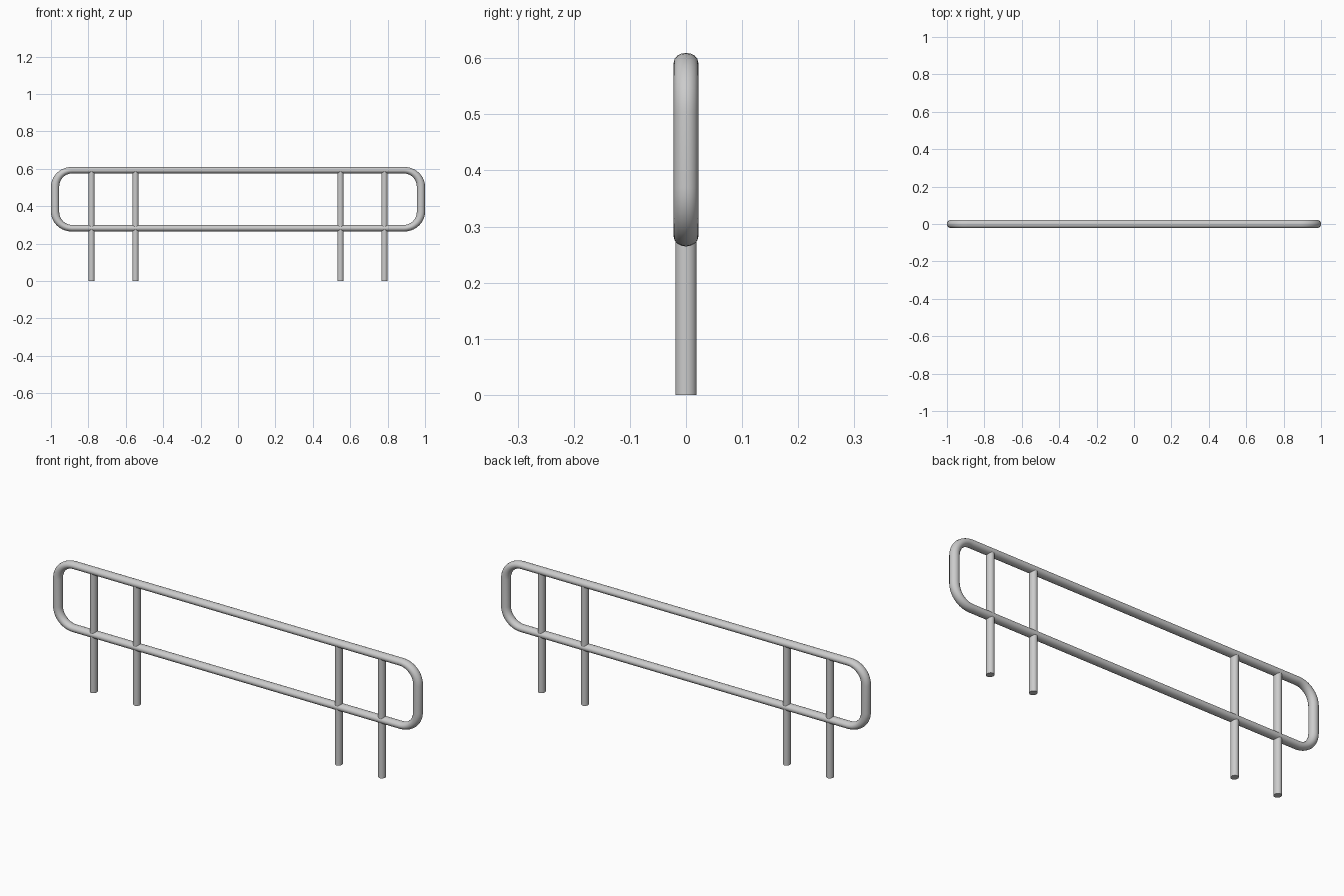
import bpy
from math import cos, sin, pi

if "Cube" in bpy.data.objects:
    bpy.data.objects.remove(bpy.data.objects["Cube"])

TUBE = 0.022      # rail tube radius
SQUASH = 0.8      # rail is slightly flattened in height
MID_Z = 0.437     # height of the rail loop's centre

# Rounded-rectangle rail loop, swept with a round tube
half_x, half_z = 0.978, 0.155
rad_x, rad_z = 0.09, 0.088
corners = [(1, 1, 0), (-1, 1, 1), (-1, -1, 2), (1, -1, 3)]
STEPS = 10
path = []
for sx, sz, quarter in corners:
    for i in range(STEPS + 1):
        a = (quarter + i / STEPS) * pi / 2
        path.append((sx * (half_x - rad_x) + rad_x * cos(a), 0,
                     (sz * (half_z - rad_z) + rad_z * sin(a)) / SQUASH, 1))

curve = bpy.data.curves.new("rail_loop", 'CURVE')
curve.dimensions = '3D'
curve.fill_mode = 'FULL'
curve.bevel_depth = TUBE
curve.bevel_resolution = 6
spline = curve.splines.new('POLY')
spline.points.add(len(path) - 1)
for p, co in zip(spline.points, path):
    p.co = co
spline.use_cyclic_u = True
spline.use_smooth = True
rail = bpy.data.objects.new("rail_loop", curve)
bpy.context.collection.objects.link(rail)
rail.location.z = MID_Z
rail.scale.z = SQUASH

# Four round posts from the ground into the top rail
TOP = 0.59
for side, label in ((-1, "left"), (1, "right")):
    for x, place in ((0.783, "outer"), (0.548, "inner")):
        bpy.ops.mesh.primitive_cylinder_add(vertices=24, radius=1, depth=TOP,
                                            location=(side * x, 0, TOP / 2))
        post = bpy.context.object
        post.name = f"{label}_{place}_post"
        post.scale = (0.017, 0.019, 1)
        bpy.ops.object.transform_apply(location=False, rotation=False, scale=True)
        bpy.ops.object.shade_smooth_by_angle()
